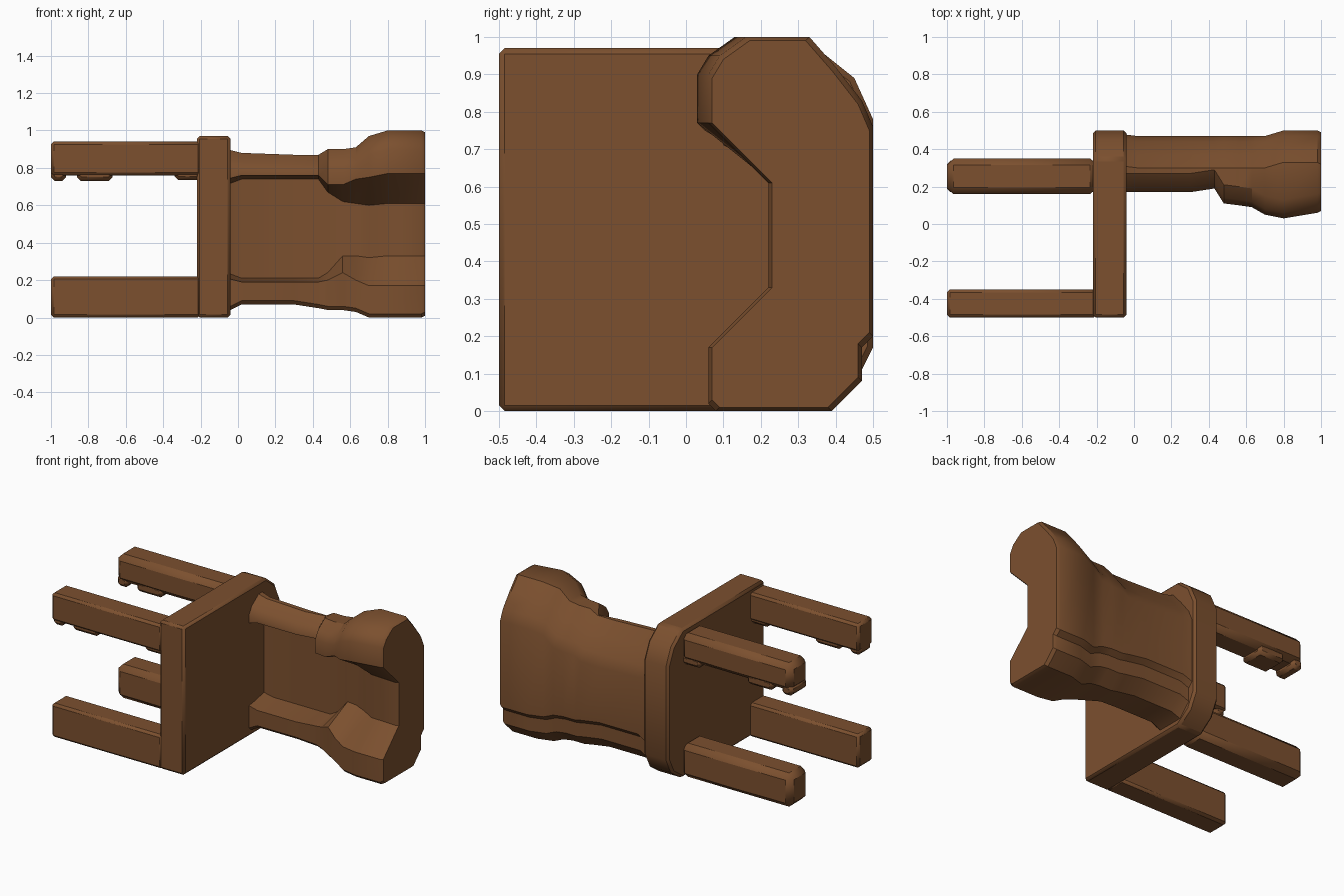
import bpy
import bmesh

cube = bpy.data.objects.get("Cube")
if cube:
    bpy.data.objects.remove(cube, do_unlink=True)

# One wood colour
wood = bpy.data.materials.new("brown wood")
wood.use_nodes = True
colour = (0.2, 0.08, 0.028, 1)
wood.diffuse_color = colour
wood.node_tree.nodes["Principled BSDF"].inputs["Base Color"].default_value = colour


def loft(name, rings, bevel=0.0):
    """Skin a row of equal rings, cap both ends and finish the part."""
    bm = bmesh.new()
    loops = [[bm.verts.new(p) for p in ring] for ring in rings]
    for a, b in zip(loops, loops[1:]):
        for i in range(len(a)):
            j = (i + 1) % len(a)
            bm.faces.new((a[i], a[j], b[j], b[i]))
    bm.faces.new(loops[0])
    bm.faces.new(loops[-1])
    bmesh.ops.recalc_face_normals(bm, faces=bm.faces)
    mesh = bpy.data.meshes.new(name)
    bm.to_mesh(mesh)
    bm.free()
    obj = bpy.data.objects.new(name, mesh)
    bpy.context.collection.objects.link(obj)
    mesh.materials.append(wood)
    if bevel:
        mod = obj.modifiers.new("soft edges", "BEVEL")
        mod.width = bevel
        mod.segments = 1
    bpy.ops.object.select_all(action="DESELECT")
    obj.select_set(True)
    bpy.context.view_layer.objects.active = obj
    bpy.ops.object.shade_smooth_by_angle(angle=0.6)
    return obj


def extrude(name, x0, x1, outline, bevel):
    return loft(name, [[(x, y, z) for y, z in outline] for x in (x0, x1)], bevel)


def box(name, x0, x1, y0, y1, z0, z1, bevel=0.015):
    return extrude(name, x0, x1, [(y0, z0), (y1, z0), (y1, z1), (y0, z1)], bevel)


# Seat slab with cut rear corners
extrude("seat", -0.22, -0.04,
        [(-0.5, 0), (0.35, 0), (0.45, 0.07), (0.5, 0.17), (0.5, 0.78),
         (0.45, 0.89), (0.35, 0.97), (-0.5, 0.97)], 0.015)

# Four legs, with thicker feet on the upper pair
for row, y0, y1, soft in (("front", -0.5, -0.35, 0.015), ("rear", 0.16, 0.35, 0.035)):
    box(row + "_leg_lower", -1, -0.2, y0, y1, 0, 0.22, soft)
    box(row + "_leg_upper", -1, -0.2, y0, y1, 0.76, 0.94, soft)
    box(row + "_foot_upper", -0.86, -0.67, y0 + 0.01, y1 - 0.01, 0.73, 0.8, 0.02)
    box(row + "_foot_tip", -1, -0.92, y0 + 0.01, y1 - 0.01, 0.73, 0.8, 0.02)
    box(row + "_leg_bracket", -0.34, -0.2, y0 + 0.01, y1 - 0.01, 0.735, 0.8, 0.02)


def back_ring(x, rear, front_t, front_b, inner, top, low, lip_t, lip_b, slope):
    """C-shaped section: stepped rear, two side rails and a recessed panel."""
    points = [
        (rear - 0.17, top), (rear - 0.1, top - 0.08),
        (rear - 0.03, top - 0.17), (rear, top - 0.24),
        (rear, low + 0.2), (rear - 0.03, low + 0.17),
        (rear - 0.03, low + 0.08), (rear - 0.11, low),
        (front_b + 0.02, low), (front_b, low + 0.02), (front_b, lip_b),
        (inner, lip_b + slope), (inner, lip_t - slope),
        (front_t, lip_t), (front_t, top - 0.1),
        (front_t + 0.03, top - 0.05), (front_t + 0.1, top)]
    return [(x, y, z) for y, z in points]


# Backrest swelling into the rolled crest
sections = [
    (-0.06, 0.48, 0.17, 0.17, 0.32, 0.9, 0.03, 0.74, 0.21, 0.03),
    (0.02, 0.47, 0.17, 0.17, 0.34, 0.88, 0.07, 0.76, 0.19, 0.02),
    (0.3, 0.47, 0.17, 0.17, 0.34, 0.87, 0.07, 0.76, 0.19, 0.02),
    (0.43, 0.47, 0.19, 0.19, 0.34, 0.87, 0.05, 0.76, 0.19, 0.02),
    (0.48, 0.47, 0.11, 0.18, 0.34, 0.9, 0.04, 0.71, 0.2, 0.04),
    (0.56, 0.47, 0.1, 0.13, 0.33, 0.9, 0.04, 0.71, 0.24, 0.09),
    (0.63, 0.47, 0.09, 0.1, 0.32, 0.91, 0.03, 0.74, 0.2, 0.13),
    (0.7, 0.47, 0.05, 0.08, 0.3, 0.97, 0, 0.75, 0.17, 0.15),
    (0.8, 0.5, 0.03, 0.06, 0.23, 1, 0, 0.77, 0.17, 0.16),
    (0.98, 0.5, 0.06, 0.06, 0.22, 1, 0, 0.77, 0.17, 0.16),
    (1, 0.49, 0.07, 0.07, 0.23, 0.99, 0.01, 0.77, 0.17, 0.16)]
loft("backrest", [back_ring(*s) for s in sections])
